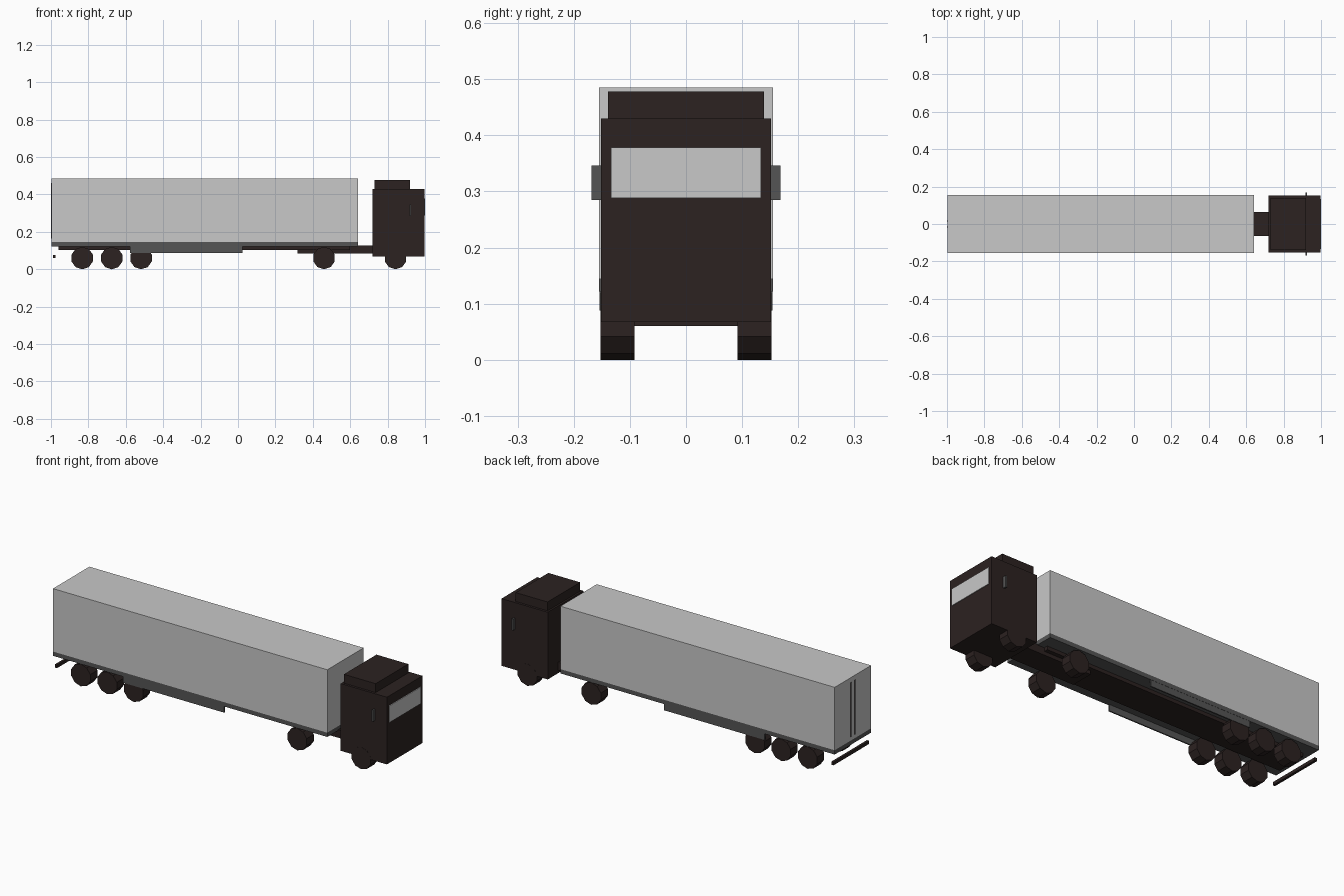
import bpy
import math

if "Cube" in bpy.data.objects:
    bpy.data.objects.remove(bpy.data.objects["Cube"])


def material(name, rgb):
    m = bpy.data.materials.new(name)
    m.diffuse_color = (*rgb, 1.0)
    m.use_nodes = True
    m.node_tree.nodes["Principled BSDF"].inputs["Base Color"].default_value = m.diffuse_color
    return m


DARK = material("dark_brown", (0.025, 0.016, 0.015))
LIGHT = material("light_grey", (0.58, 0.58, 0.58))
GREY = material("mid_grey", (0.091, 0.091, 0.091))


def box(name, x, y, z, mat):
    """Axis-aligned block from (min, max) ranges."""
    bpy.ops.mesh.primitive_cube_add(
        size=1, location=[(r[0] + r[1]) / 2 for r in (x, y, z)])
    ob = bpy.context.object
    ob.name = name
    ob.scale = [r[1] - r[0] for r in (x, y, z)]
    bpy.ops.object.transform_apply(location=False, rotation=False, scale=True)
    ob.data.materials.append(mat)
    return ob


def pair(name, x, y, z, mat):
    """Block repeated on both sides of the truck."""
    box(name + "_near", x, (-y[1], -y[0]), z, mat)
    box(name + "_far", x, y, z, mat)


# Trailer
box("cargo_box", (-0.997, 0.642), (-0.155, 0.155), (0.145, 0.485), LIGHT)
box("trailer_floor", (-0.997, 0.642), (-0.155, 0.155), (0.122, 0.145), GREY)
box("trailer_frame", (-0.96, 0.60), (-0.085, 0.085), (0.103, 0.122), DARK)
pair("side_skirt", (-0.578, 0.025), (0.147, 0.154), (0.088, 0.122), GREY)
pair("door_bar", (-1.0, -0.996), (0.014, 0.020), (0.165, 0.46), DARK)
box("underrun_bar", (-0.988, -0.975), (-0.152, 0.152), (0.06, 0.077), DARK)

# Tractor
box("tractor_frame", (0.317, 0.74), (-0.063, 0.063), (0.083, 0.126), DARK)
box("cab", (0.72, 0.996), (-0.1515, 0.1515), (0.067, 0.43), DARK)
box("roof_fairing", (0.73, 0.92), (-0.139, 0.139), (0.43, 0.478), DARK)
box("windscreen", (0.995, 1.0), (-0.134, 0.134), (0.288, 0.378), LIGHT)
pair("mirror", (0.916, 0.925), (0.150, 0.168), (0.285, 0.346), GREY)

# Wheels: ten-sided, a corner pointing straight down
for i, x in enumerate((-0.833, -0.675, -0.518, 0.46, 0.842)):
    for side, s in (("near", -1), ("far", 1)):
        bpy.ops.mesh.primitive_cylinder_add(
            vertices=10, radius=0.06, depth=0.06,
            location=(x, s * 0.122, 0.06), rotation=(math.pi / 2, 0, 0))
        wheel = bpy.context.object
        wheel.name = f"wheel_{i + 1}_{side}"
        wheel.data.materials.append(DARK)
